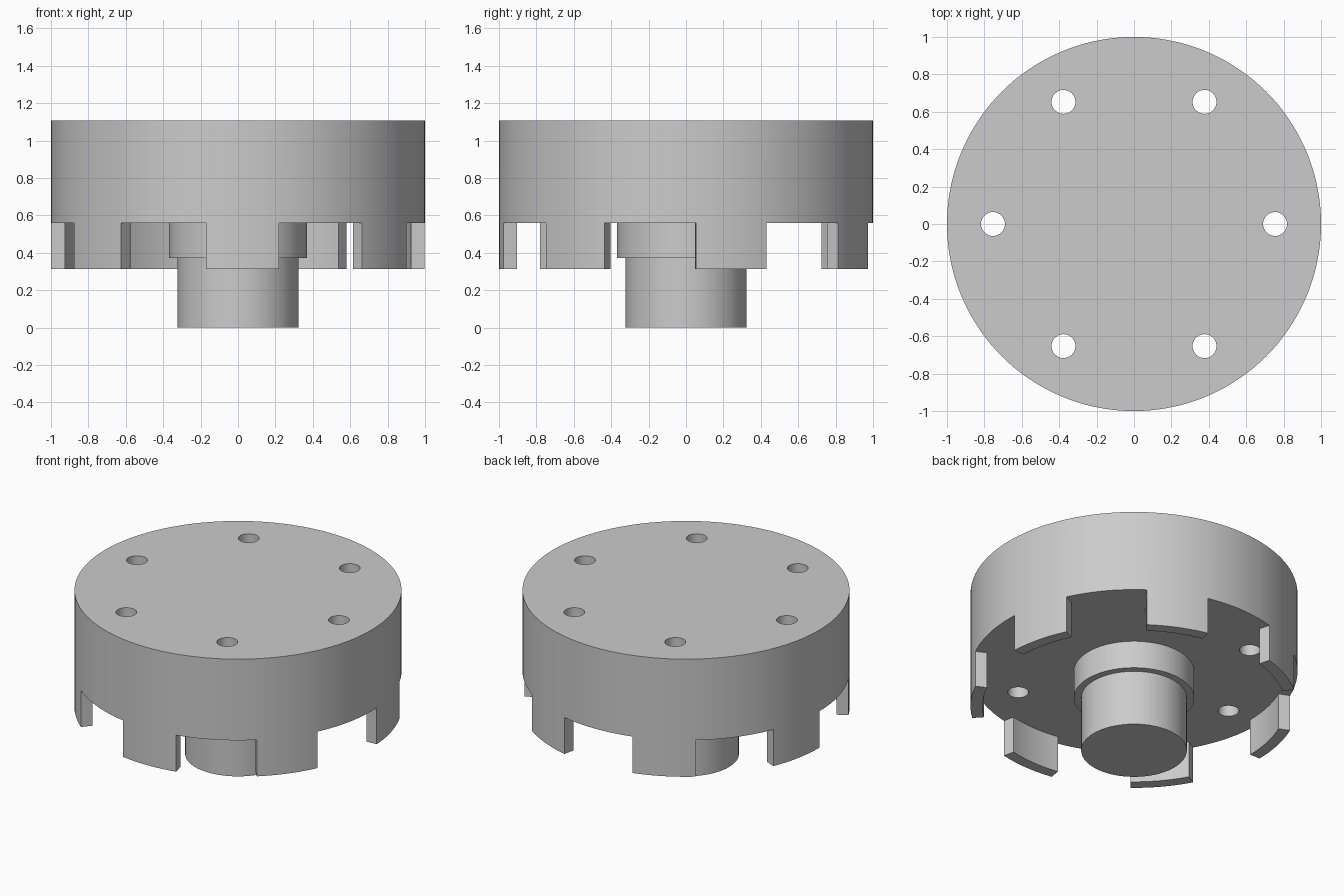
import bpy, bmesh, math

if "Cube" in bpy.data.objects:
    bpy.data.objects.remove(bpy.data.objects["Cube"])

R, TOP, FLOOR, RIM = 1.0, 1.107, 0.559, 0.313   # body radius and heights
TABS, TAB_W, PHASE = 7, 22.5, -88.55            # tab count, width, centre of first tab (deg)

grey = bpy.data.materials.new("plain grey")
grey.diffuse_color = (0.6, 0.6, 0.6, 1)
grey.use_nodes = True
grey.node_tree.nodes["Principled BSDF"].inputs["Base Color"].default_value = grey.diffuse_color


def circle(r, n, cx=0, cy=0):
    return [(cx + r * math.cos(2 * math.pi * i / n),
             cy + r * math.sin(2 * math.pi * i / n)) for i in range(n)]


def prism(name, outline, levels):
    """Stack of scaled outline copies, levels = [(z, scale)], capped at both ends."""
    bm = bmesh.new()
    rings = [[bm.verts.new((x * s, y * s, z)) for x, y in outline] for z, s in levels]
    n = len(outline)
    for a, b in zip(rings, rings[1:]):
        for i in range(n):
            j = (i + 1) % n
            bm.faces.new((a[i], a[j], b[j], b[i]))
    bm.faces.new(rings[0][::-1])
    bm.faces.new(rings[-1])
    bmesh.ops.recalc_face_normals(bm, faces=bm.faces)
    me = bpy.data.meshes.new(name)
    bm.to_mesh(me)
    bm.free()
    me.materials.append(grey)
    ob = bpy.data.objects.new(name, me)
    bpy.context.collection.objects.link(ob)
    return ob


def activate(ob):
    bpy.ops.object.select_all(action='DESELECT')
    ob.select_set(True)
    bpy.context.view_layer.objects.active = ob


def cut(ob, cutter):
    mod = ob.modifiers.new("cut", 'BOOLEAN')
    mod.operation, mod.solver, mod.object = 'DIFFERENCE', 'EXACT', cutter
    activate(ob)
    bpy.ops.object.modifier_apply(modifier=mod.name)
    bpy.data.objects.remove(cutter)


# Drum body
body = prism("drum_body", circle(R, 144), [(RIM, 1), (TOP, 1)])

# Hollow underside: inner wall behind each tab, open gap between tabs
outline = []
pitch = 360 / TABS
for k in range(TABS):
    start = PHASE + k * pitch - TAB_W / 2
    for r, a0, sweep in ((0.926, start, TAB_W), (1.2, start + TAB_W, pitch - TAB_W)):
        for i in range(11):
            a = math.radians(a0 + sweep * i / 10)
            outline.append((r * math.cos(a), r * math.sin(a)))
cut(body, prism("hollow_cutter", outline, [(RIM - 0.1, 1), (FLOOR, 1)]))

# Ring of six through holes
for k in range(6):
    a = math.radians(60 * k)
    hole = circle(0.064, 32, 0.754 * math.cos(a), 0.754 * math.sin(a))
    cut(body, prism("hole_cutter", hole, [(RIM, 1), (TOP + 0.1, 1)]))

# Stepped hub below the drum
hub = prism("stepped_hub", circle(1, 96),
            [(0, 0.323), (0.372, 0.323), (0.372, 0.368), (FLOOR, 0.368)])

for ob in (body, hub):
    activate(ob)
    bpy.ops.object.shade_smooth_by_angle(angle=math.radians(30))
